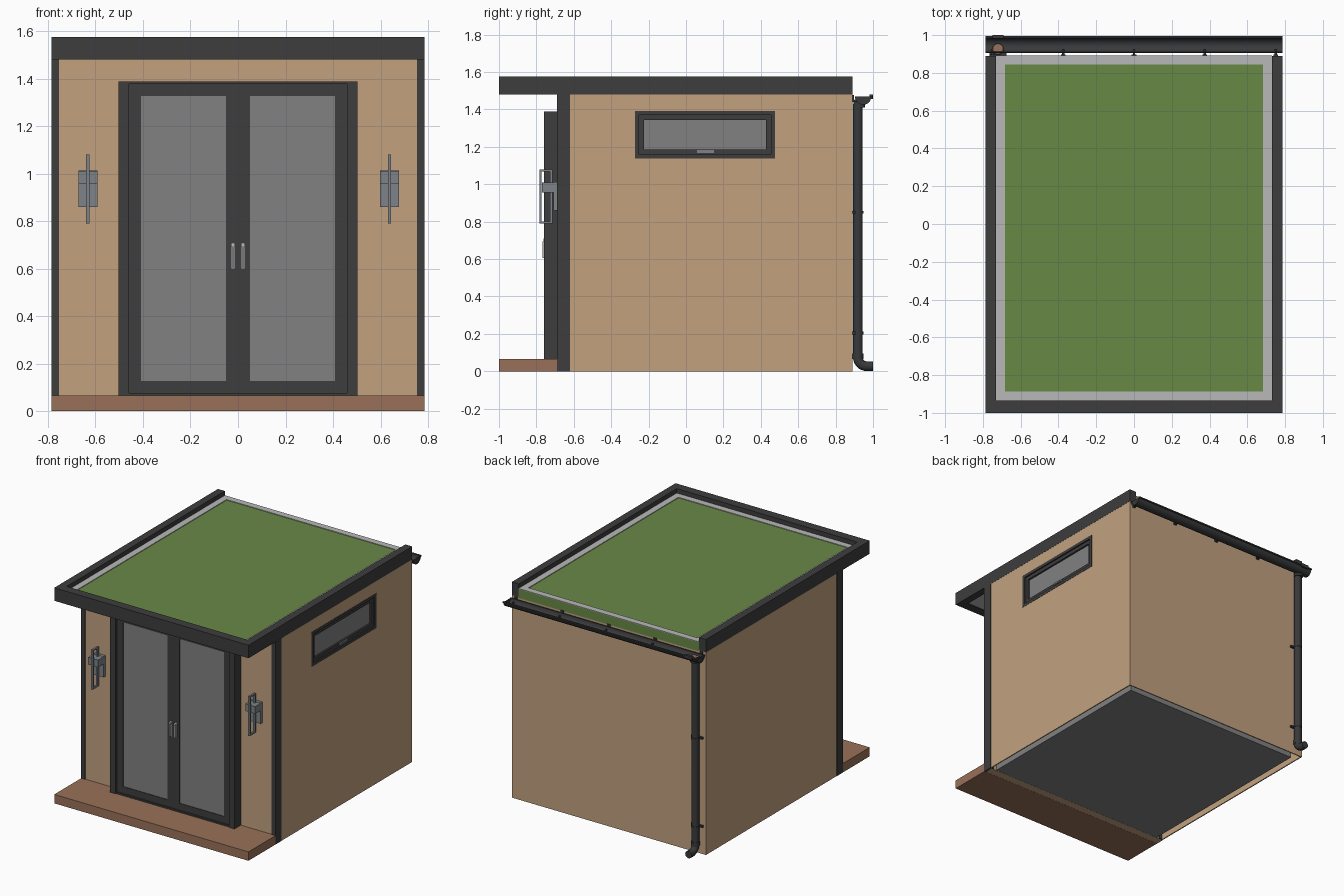
import bpy, bmesh, math
from mathutils import Matrix, Vector

if "Cube" in bpy.data.objects:
    bpy.data.objects.remove(bpy.data.objects["Cube"])


def material(name, r, g, b):
    def lin(c):
        c /= 255
        return c / 12.92 if c <= 0.04045 else ((c + 0.055) / 1.055) ** 2.4
    m = bpy.data.materials.new(name)
    m.diffuse_color = (lin(r), lin(g), lin(b), 1)
    m.use_nodes = True
    m.node_tree.nodes["Principled BSDF"].inputs["Base Color"].default_value = m.diffuse_color
    return m


CHAR = material("charcoal", 61, 61, 61)
TAN = material("tan timber", 194, 161, 127)
GREEN = material("roof green", 105, 137, 70)
PALE = material("pale grey", 184, 184, 184)
GLASS = material("glass grey", 129, 129, 129)
BROWN = material("deck brown", 152, 113, 89)
LAMP = material("lamp steel", 126, 132, 136)
BLACK = material("gutter black", 56, 57, 59)


def finish(name, bm, mat, smooth=False):
    bmesh.ops.recalc_face_normals(bm, faces=bm.faces)
    me = bpy.data.meshes.new(name)
    bm.to_mesh(me)
    bm.free()
    ob = bpy.data.objects.new(name, me)
    bpy.context.collection.objects.link(ob)
    me.materials.append(mat)
    if smooth:
        bpy.ops.object.select_all(action='DESELECT')
        ob.select_set(True)
        bpy.context.view_layer.objects.active = ob
        bpy.ops.object.shade_smooth_by_angle(angle=math.radians(40))
    return ob


def boxes(name, mat, *specs):
    """Each spec is x0, x1, y0, y1, z0, z1."""
    bm = bmesh.new()
    for x0, x1, y0, y1, z0, z1 in specs:
        size = (abs(x1 - x0), abs(y1 - y0), abs(z1 - z0), 1)
        mid = Vector(((x0 + x1) / 2, (y0 + y1) / 2, (z0 + z1) / 2))
        bmesh.ops.create_cube(bm, size=1, matrix=Matrix.Translation(mid) @ Matrix.Diagonal(size))
    return finish(name, bm, mat)


def ring(name, mat, spec, axis, w):
    """Rectangular frame of bar width w, open along the axis."""
    a, b = [i for i in range(3) if i != axis]
    bars = []
    for k, other, inset in ((a, b, 0), (b, a, w)):
        for side in (0, 1):
            s = list(spec)
            if side == 0:
                s[2 * k + 1] = s[2 * k] + w
            else:
                s[2 * k] = s[2 * k + 1] - w
            s[2 * other] += inset
            s[2 * other + 1] -= inset
            bars.append(s)
    return boxes(name, mat, *bars)


def cylinder(name, mat, loc, r, depth, axis='Z', seg=24):
    rot = Matrix() if axis == 'Z' else Matrix.Rotation(math.pi / 2, 4, 'X')
    bm = bmesh.new()
    bmesh.ops.create_cone(bm, cap_ends=True, segments=seg, radius1=r, radius2=r, depth=depth,
                          matrix=Matrix.Translation(loc) @ rot)
    return finish(name, bm, mat, True)


# walls: thin cladding, the right one is left open around its window
W, F, B, T = 0.784, -0.685, 0.89, 0.008
x0, yf = W - T, -0.625
boxes("front_wall", TAN, (-W, W, F, yf, 0, 1.486))
boxes("back_wall", TAN, (-W, W, B - T, B, 0, 1.482))
boxes("left_wall", TAN, (-W, -x0, yf, B - T, 0, 1.482))
boxes("right_wall", TAN, (x0, W, yf, -0.27, 0, 1.482), (x0, W, 0.475, B - T, 0, 1.482),
      (x0, W, -0.27, 0.475, 0, 1.14), (x0, W, -0.27, 0.475, 1.39, 1.482))

# floor slab, standing clear of the cladding
boxes("floor_slab", GLASS, (-0.73, 0.73, yf, B - 0.055, 0.001, 0.1))

# deck
boxes("deck", BROWN, (-0.785, 0.785, -1, F - 0.001, 0, 0.065))

# corner posts
for s, side in ((-1, "left"), (1, "right")):
    boxes("corner_post_" + side, CHAR, (s * 0.754, s * 0.786, -0.69, -0.62, 0, 1.482))

# roof
boxes("fascia", CHAR, (-0.785, 0.785, -1, -0.935, 1.48, 1.575),
      (-0.785, -0.73, -0.935, B, 1.48, 1.575), (0.73, 0.785, -0.935, B, 1.48, 1.575))
boxes("green_roof", GREEN, (-0.73, 0.73, -0.935, B - 0.002, 1.492, 1.538))
boxes("green_roof_back_edge", GREEN, (-0.73, 0.73, B - 0.005, B + 0.001, 1.474, 1.538))
ring("roof_edge_trim", PALE, (-0.73, 0.73, -0.935, B + 0.001, 1.538, 1.543), 2, 0.047)
boxes("soffit", PALE, (-0.73, 0.73, -0.935, F, 1.486, 1.493))

# door surround and double doors
for s, side in ((-1, "left"), (1, "right")):
    boxes("door_jamb_" + side, CHAR, (s * 0.503, s * 0.458, -0.76, F, 0.065, 1.388))
boxes("door_head_and_sill", CHAR, (-0.458, 0.458, -0.755, F, 1.376, 1.388),
      (-0.458, 0.458, -0.755, F, 0.065, 0.076))
for s, side in ((-1, "left"), (1, "right")):
    spec = (min(s * 0.458, 0), max(s * 0.458, 0), -0.745, F, 0.076, 1.376)
    ring("door_leaf_" + side, CHAR, spec, 1, 0.05)
    boxes("door_glass_" + side, GLASS, (s * 0.409, s * 0.049, -0.741, -0.733, 0.125, 1.327))
    # handle: backplate, grip and knob
    hx = s * 0.021
    boxes("door_handle_" + side, PALE, (hx - 0.007, hx + 0.007, -0.749, -0.745, 0.6, 0.705),
          (hx - 0.005, hx + 0.005, -0.766, -0.758, 0.605, 0.695),
          (hx - 0.004, hx + 0.004, -0.76, -0.745, 0.685, 0.695))
    cylinder("door_knob_" + side, PALE, (hx, -0.753, 0.7), 0.009, 0.018, 'Y', 16)

# side window, stepped back into the wall
ring("window_frame", CHAR, (0.745, 0.786, -0.272, 0.477, 1.138, 1.391), 0, 0.022)
ring("window_sash", CHAR, (0.745, 0.776, -0.25, 0.455, 1.16, 1.369), 0, 0.026)
boxes("window_glass", GLASS, (0.755, 0.763, -0.226, 0.431, 1.184, 1.345))
boxes("window_handle", LAMP, (0.776, 0.784, 0.06, 0.15, 1.167, 1.183),
      (0.782, 0.786, 0.08, 0.13, 1.171, 1.179))

# wall lamps
for s, side in ((-1, "left"), (1, "right")):
    lx = s * 0.635 + 0.003
    boxes("lamp_backplate_" + side, LAMP, (lx - 0.04, lx + 0.04, -0.708, F, 0.86, 1.012))
    boxes("lamp_head_" + side, LAMP, (lx - 0.04, lx + 0.04, -0.77, -0.705, 0.957, 1.01))
    ring("lamp_loop_" + side, LAMP, (lx - 0.007, lx + 0.007, -0.784, -0.715, 0.79, 1.08), 0, 0.012)

# gutter: half-round shell swept along x, with end stops
bm = bmesh.new()
cy, cz, n = 0.947, 1.468, 16
arc = [(r, math.pi * (1 + (i if r > 0.04 else n - i) / n)) for r in (0.043, 0.037) for i in range(n + 1)]
face = bm.faces.new([bm.verts.new((-0.785, cy + r * math.cos(a), cz + r * math.sin(a))) for r, a in arc])
ext = bmesh.ops.extrude_face_region(bm, geom=[face], use_keep_orig=True)
bmesh.ops.translate(bm, vec=(1.57, 0, 0), verts=[v for v in ext["geom"] if isinstance(v, bmesh.types.BMVert)])
finish("gutter", bm, BLACK, True)
for s, side in ((-1, "left"), (1, "right")):
    bm = bmesh.new()
    pts = [(s * 0.781, cy + 0.04 * math.cos(math.pi * (1 + i / n)),
            cz + 0.04 * math.sin(math.pi * (1 + i / n))) for i in range(n + 1)]
    bm.faces.new([bm.verts.new(p) for p in pts])
    finish("gutter_end_" + side, bm, BLACK)
boxes("gutter_lip", BLACK, (-0.785, 0.785, 0.984, 0.996, 1.462, 1.472))
for i in range(5):
    bx = -0.75 + 0.375 * i
    boxes("gutter_bracket_%d" % (i + 1), BLACK, (bx - 0.012, bx + 0.012, B, 0.897, 1.44, 1.478),
          (bx - 0.006, bx + 0.006, 0.89, 0.925, 1.44, 1.45))

# downpipe with curved shoe at the foot
px, py, pr = -0.72, 0.919, 0.0265
path = [(px, py, 1.43), (px, py, 0.075)]
path += [(px, py + 0.048 * (1 - math.cos(a)), 0.075 - 0.048 * math.sin(a))
         for a in [math.pi / 2 * i / 8 for i in range(1, 9)]] + [(px, 1.0, 0.027)]
cu = bpy.data.curves.new("downpipe", 'CURVE')
cu.dimensions = '3D'
cu.bevel_depth, cu.bevel_resolution, cu.use_fill_caps = pr, 5, True
sp = cu.splines.new('POLY')
sp.points.add(len(path) - 1)
for p, co in zip(sp.points, path):
    p.co = (*co, 1)
cu.materials.append(BLACK)
pipe = bpy.data.objects.new("downpipe", cu)
bpy.context.collection.objects.link(pipe)
bpy.ops.object.select_all(action='DESELECT')
pipe.select_set(True)
bpy.context.view_layer.objects.active = pipe
bpy.ops.object.convert(target='MESH')
bpy.ops.object.shade_smooth_by_angle(angle=math.radians(40))

# pipe collars, clips and outlet
cylinder("pipe_outlet", BLACK, (px, py + 0.008, 1.43), 0.031, 0.04)
cylinder("outlet_hole", BROWN, (px, py + 0.008, 1.449), 0.025, 0.006)
boxes("outlet_clip", BLACK, (px - 0.03, px + 0.03, 0.982, 1.0, 1.455, 1.48))
cylinder("shoe_collar", BLACK, (px, py, 0.08), 0.029, 0.03)
for i, z in enumerate((0.205, 0.85)):
    cylinder("pipe_clip_%d" % (i + 1), BLACK, (px, py, z), 0.03, 0.014)
    boxes("pipe_clip_lug_%d" % (i + 1), BLACK, (px - 0.045, px + 0.045, B, 0.905, z - 0.007, z + 0.007))
